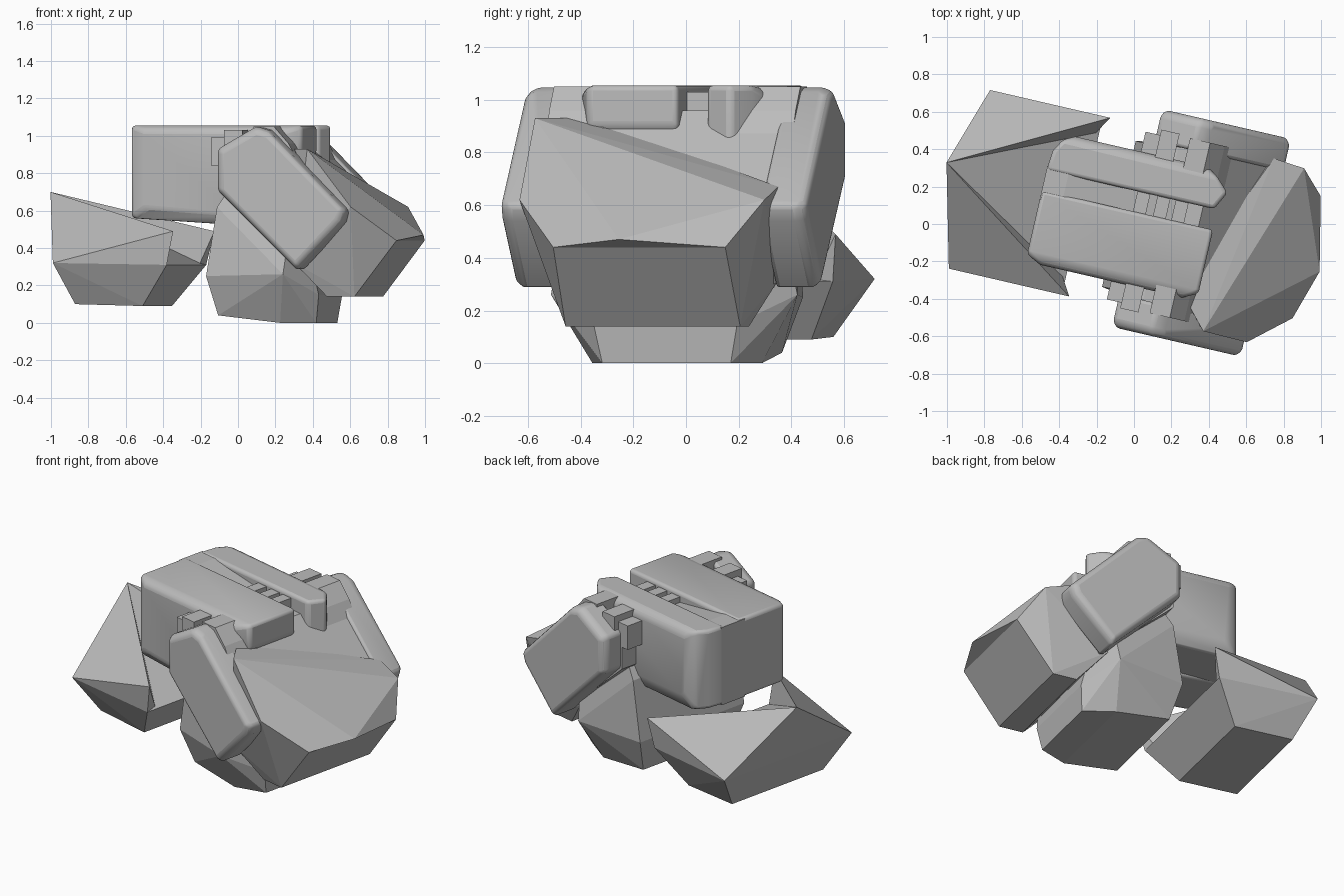
import bpy, bmesh, math
from mathutils import Vector

old = bpy.data.objects.get("Cube")
if old:
    bpy.data.objects.remove(old, do_unlink=True)

YAW = math.radians(-13)
OFFSET = Vector((0.007, 0.034, 0))

grey = bpy.data.materials.new("plain_grey")
grey.use_nodes = True
grey.diffuse_color = (0.5, 0.5, 0.5, 1)
grey.node_tree.nodes["Principled BSDF"].inputs["Base Color"].default_value = (0.5, 0.5, 0.5, 1)


def hull(name, points, bevel=0):
    """Build a yawed convex part from its corners, optionally with rounded edges."""
    bm = bmesh.new()
    for p in points:
        bm.verts.new(p)
    bmesh.ops.convex_hull(bm, input=bm.verts)
    bmesh.ops.dissolve_limit(bm, angle_limit=0.02, verts=bm.verts, edges=bm.edges)
    bmesh.ops.recalc_face_normals(bm, faces=bm.faces)
    mesh = bpy.data.meshes.new(name)
    bm.to_mesh(mesh)
    bm.free()
    obj = bpy.data.objects.new(name, mesh)
    bpy.context.collection.objects.link(obj)
    mesh.materials.append(grey)
    obj.rotation_euler.z = YAW
    obj.location = OFFSET
    if bevel:
        mod = obj.modifiers.new("rounding", "BEVEL")
        mod.width = bevel
        mod.segments = 3
        mod.limit_method = "ANGLE"
        bpy.context.view_layer.objects.active = obj
        obj.select_set(True)
        bpy.ops.object.shade_smooth_by_angle(angle=math.radians(35))
        obj.select_set(False)


def both_sides(points):
    return [(u, s * v, z) for u, v, z in points for s in (1, -1)]


def block(name, u, v, z):
    hull(name, [(a, b, c) for a in u for b in v for c in z])


def prism(name, outline, v, bevel=0):
    """Extrude a side outline across the given widths."""
    hull(name, [(u, w, z) for w in v for u, z in outline], bevel)


# Heel wedge: tapered base with a rear peak, and a thin fin on each side
peak = (-1.05, 0.06, 0.70)
hull("heel_base", both_sides([
    (-0.91, 0.49, 0.32), (-0.29, 0.47, 0.31),
    (-0.82, 0.35, 0.10), (-0.45, 0.35, 0.09)]) + [peak])
for s, label in ((-1, "front"), (1, "rear")):
    hull(f"{label}_heel_fin", [
        peak, (-0.25, s * 0.49, 0.49), (-0.91, s * 0.49, 0.32),
        (-0.29, s * 0.47, 0.31), (-0.31, s * 0.39, 0.31)])

# Toe guard: tapered base under an overhanging lid that drops towards the rear
rim = [(0.32, -0.32, 0.93), (0.49, -0.51, 0.93), (0.73, -0.515, 0.62),
       (0.82, 0.46, 0.62), (0.65, 0.475, 0.67)]
edge = both_sides([(0.94, 0.335, 0.44)])
hull("toe_guard_base", rim + edge + both_sides([
    (0.71, 0.34, 0.14), (0.56, 0.34, 0.14), (0.40, 0.42, 0.32)]))
hull("toe_guard_lid", rim + edge + [(1.025, -0.06, 0.47)])

# Sole: central faceted block
hull("sole", both_sides([
    (-0.04, 0.33, 0.04), (0.30, 0.33, 0.0), (0.48, 0.25, 0.0),
    (-0.09, 0.40, 0.25), (0.35, 0.48, 0.26), (0.50, 0.28, 0.15),
    (-0.03, 0.40, 0.62), (0.05, 0.38, 0.74), (0.40, 0.40, 0.70)]))

# Instep: sloping body that joins the side plates
prism("instep", [(0.0, 0.70), (0.0, 0.92), (0.14, 0.96), (0.34, 0.96), (0.70, 0.60), (0.45, 0.30)],
      (-0.46, 0.46))

# Ankle box: two panelled slabs and a sloping channel between them
hull("front_slab", [
    (u, v, z) for u, low in ((-0.52, 0.56), (0.1, 0.52), (0.42, 0.90)) for z in (low, 1.055)
    for v in (-0.32, 0.03)] + [
    (u, -0.36, z) for u, low in ((-0.44, 0.61), (0.05, 0.57), (0.34, 0.92)) for z in (low, 1.03)], 0.02)
hull("rear_slab", [
    (u, v, z) for z in (0.56, 1.055)
    for u, v in ((-0.52, 0.14), (-0.51, 0.25), (-0.47, 0.32), (0.38, 0.31), (0.45, 0.24), (0.40, 0.14))] + [
    (u, 0.35, z) for u in (-0.41, 0.32) for z in (0.64, 1.02)], 0.02)
prism("channel_floor", [(-0.52, 0.56), (-0.52, 1.05), (-0.40, 1.05), (0.36, 0.94), (0.36, 0.56)], (-0.02, 0.16))
for i, u in enumerate((-0.02, 0.09, 0.19)):
    block(f"channel_rib_{i + 1}", (u, u + 0.07), (-0.02, 0.16), (0.85, 1.03))

# Tilted side plates with slotted lugs along their tops
outline = [(0.01, 0.71), (0.01, 0.93), (0.22, 1.05), (0.29, 1.03), (0.72, 0.60), (0.70, 0.54), (0.45, 0.28)]
centre = Vector((0.36, 0.68))
for side, label in ((-1, "front"), (1, "rear")):
    points = []
    for v, scale in ((0.42, 1), (0.565, 1), (0.597, 0.93)):
        for p in outline:
            q = centre + (Vector(p) - centre) * scale
            points.append((q.x, side * v, q.y))
    hull(f"{label}_side_plate", points, 0.018)
    block(f"{label}_clip", (-0.05, 0.03), (side * 0.34, side * 0.46), (0.84, 0.99))
    block(f"{label}_lug", (0.03, 0.13), (side * 0.32, side * 0.49), (0.84, 1.03))
    prism(f"{label}_shoulder", [(0.19, 0.85), (0.19, 1.05), (0.30, 1.05), (0.38, 0.96), (0.44, 0.85)],
          (side * 0.26, side * 0.48))
